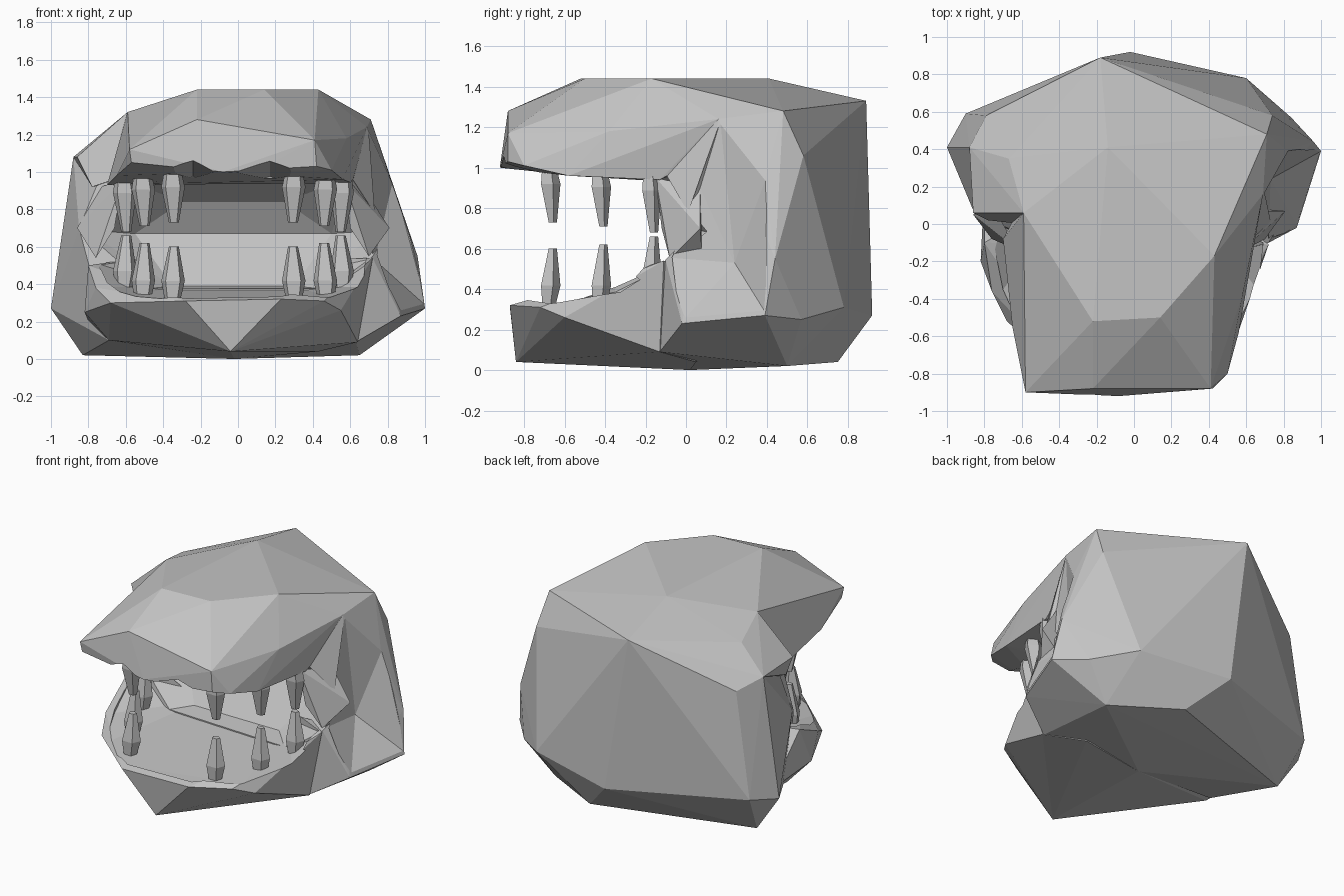
import bpy, bmesh, math
from mathutils import Vector

stone = bpy.data.materials.new("grey stone")
stone.diffuse_color = (0.55, 0.55, 0.55, 1)


def hull(name, points):
    """Faceted solid wrapped around a few corner points."""
    bm = bmesh.new()
    for p in points:
        bm.verts.new(p)
    bmesh.ops.convex_hull(bm, input=bm.verts[:])
    bmesh.ops.delete(bm, geom=[v for v in bm.verts if not v.link_faces], context='VERTS')
    bmesh.ops.recalc_face_normals(bm, faces=bm.faces[:])
    me = bpy.data.meshes.new(name)
    bm.to_mesh(me)
    bm.free()
    me.materials.append(stone)
    ob = bpy.data.objects.new(name, me)
    bpy.context.collection.objects.link(ob)
    return ob


def carve(ob, points):
    """Cut a faceted hollow out of a part."""
    cutter = hull("cutter", points)
    cutter.hide_render = True
    mod = ob.modifiers.new("hollow", 'BOOLEAN')
    mod.operation = 'DIFFERENCE'
    mod.solver = 'EXACT'
    mod.object = cutter
    bpy.context.view_layer.objects.active = ob
    bpy.ops.object.modifier_apply(modifier=mod.name)
    bpy.data.objects.remove(cutter)


# crown corners shared by the skull and the upper jaw
crown = [(-0.14, 0.41, 1.44), (0.43, -0.17, 1.44), (0.71, 0.48, 1.28),
         (-0.18, 0.89, 1.33), (-0.59, 0.06, 1.32), (0.69, 0.16, 1.24)]

# skull: back of the head with both cheeks
skull = hull("skull", crown + [
    # right cheek
    (0.68, 0.07, 0.90), (0.79, 0.09, 0.70), (0.72, -0.10, 0.54), (0.87, -0.02, 0.23),
    (0.82, 0.39, 0.95), (0.96, 0.44, 0.55), (1.00, 0.39, 0.27),
    (0.74, 0.58, 1.06), (0.84, 0.57, 0.25),
    # left cheek
    (-0.67, 0.35, 1.24), (-0.88, 0.41, 1.08), (-0.85, 0.05, 0.70), (-0.79, 0.58, 1.02),
    (-1.00, 0.41, 0.27), (-0.83, 0.41, 0.02), (-0.90, 0.59, 0.30),
    # back and underside
    (-0.03, 0.89, 0.64), (-0.02, 0.92, 0.27), (0.60, 0.78, 0.31), (0.21, 0.75, 0.04),
    (0.65, 0.50, 0.02), (-0.02, 0.02, 0.00), (0.63, -0.13, 0.09), (-0.69, -0.08, 0.10)])

# mouth cavity: wide lining that ends in a level crease
carve(skull, [
    (-0.90, -0.60, 0.33), (0.90, -0.60, 0.33), (-0.90, -0.60, 1.02), (0.90, -0.60, 1.02),
    (-0.70, -0.09, 0.52), (0.66, -0.09, 0.52), (-0.64, -0.09, 0.97), (0.60, -0.09, 0.97),
    (-0.82, 0.05, 0.69), (0.79, 0.06, 0.69), (-0.55, 0.22, 0.67), (0.50, 0.22, 0.67),
    (-0.30, 0.12, 0.84), (0.25, 0.12, 0.84), (-0.35, 0.02, 0.39), (0.30, 0.02, 0.39)])

# hollow in the right cheek
carve(skull, [
    (0.73, 0.24, 0.53), (0.83, 0.40, 0.96), (1.01, 0.395, 0.28), (0.88, -0.02, 0.24),
    (0.72, -0.08, 0.555), (0.69, 0.07, 0.90), (0.70, 0.17, 1.23), (1.30, 0.20, 0.60)])

# mouth corners: webs that join the jaws and stick out to a point
hull("right_mouth_corner", [
    (0.57, -0.15, 0.95), (0.60, -0.12, 0.70), (0.70, -0.08, 0.55),
    (0.68, 0.07, 0.90), (0.81, 0.07, 0.70), (0.69, 0.08, 0.57)])
hull("left_mouth_corner", [
    (-0.62, -0.14, 0.95), (-0.66, -0.11, 0.70), (-0.76, -0.08, 0.54),
    (-0.74, 0.07, 0.92), (-0.86, 0.05, 0.70), (-0.75, 0.08, 0.57)])

# left brow: ledge overhanging the left cheek
hull("left_brow", [
    (-0.59, 0.06, 1.32), (-0.86, 0.06, 1.08), (-0.88, 0.41, 1.08), (-0.67, 0.35, 1.24),
    (-0.78, 0.02, 0.92), (-0.60, 0.00, 0.98), (-0.65, 0.35, 0.95)])

# upper jaw: brow, blunt snout and sloping palate
snout = hull("upper_jaw", crown + [
    (-0.22, -0.52, 1.44), (0.14, -0.50, 1.44),
    (-0.22, -0.88, 1.28), (0.41, -0.88, 1.17), (-0.58, -0.90, 1.12), (0.58, -0.38, 1.18),
    (-0.57, -0.89, 1.05), (-0.37, -0.90, 1.05), (-0.08, -0.92, 1.00),
    (0.17, -0.90, 1.04), (0.42, -0.88, 1.03), (0.50, -0.80, 1.01), (0.56, -0.58, 0.96),
    (0.61, -0.13, 0.94), (-0.65, -0.55, 0.98), (-0.70, -0.08, 0.93),
    (-0.30, -0.50, 0.96), (0.25, -0.50, 0.96)])

# two shallow arches in the upper lip
for x0, x1, x2 in ((-0.50, -0.24, -0.09), (-0.07, 0.17, 0.41)):
    carve(snout, [(x0, -1.0, 0.9), (x2, -1.0, 0.9), (x0, -1.0, 1.0), (x2, -1.0, 1.0),
                  (x1, -1.0, 1.085), (x0, -0.6, 0.9), (x2, -0.6, 0.9), (x1, -0.6, 0.975)])

# lower jaw: pointed chin rising to the cheeks
jaw = hull("lower_jaw", [
    (-0.28, -0.87, 0.31), (0.23, -0.87, 0.32), (-0.04, -0.84, 0.04),
    # right rim
    (0.46, -0.72, 0.31), (0.55, -0.60, 0.26), (0.72, -0.11, 0.54), (0.64, -0.13, 0.09),
    # left rim
    (-0.68, -0.52, 0.30), (-0.76, -0.36, 0.38), (-0.82, -0.20, 0.25), (-0.80, -0.10, 0.50),
    (-0.69, -0.12, 0.10), (-0.80, 0.20, 0.20),
    # underside and root
    (0.08, -0.45, 0.04), (-0.02, 0.02, 0.00), (0.43, 0.05, 0.04),
    (-0.60, 0.02, 0.53), (0.60, 0.02, 0.53)])

# bowl in the floor of the lower jaw
floor = [(-0.27, -0.82, 0.315), (0.22, -0.82, 0.32), (-0.56, -0.66, 0.33), (0.50, -0.66, 0.33),
         (-0.70, -0.35, 0.385), (0.66, -0.35, 0.385), (-0.75, -0.10, 0.51), (0.69, -0.10, 0.51),
         (-0.36, 0.10, 0.385), (0.31, 0.10, 0.385)]
carve(jaw, floor + [(x, y, 0.9) for x, y, z in floor])


def tooth(name, x, y, root, tip):
    """Five-sided blunt fang, widest a third of the way down."""
    pts = []
    for t, r in ((0, 0.045), (0.35, 0.066), (1, 0.028)):
        for i in range(5):
            a = math.tau * i / 5 + 0.3
            pts.append(Vector((x * (1 - 0.02 * t) + r * math.cos(a),
                               y + 0.02 * t + 0.8 * r * math.sin(a),
                               root + (tip - root) * t)))
    hull(name, pts)


# three pairs of fangs in each jaw
for i, (right, left, y, up_root, up_tip, low_root, low_tip) in enumerate((
        (0.30, -0.35, -0.68, 1.02, 0.73, 0.32, 0.60),
        (0.47, -0.51, -0.43, 1.01, 0.71, 0.31, 0.62),
        (0.56, -0.61, -0.18, 1.00, 0.68, 0.37, 0.66))):
    for side, x in (("right", right), ("left", left)):
        tooth(f"upper_fang_{side}_{i}", x, y, up_root, up_tip)
        tooth(f"lower_fang_{side}_{i}", x, y, low_root, low_tip)
